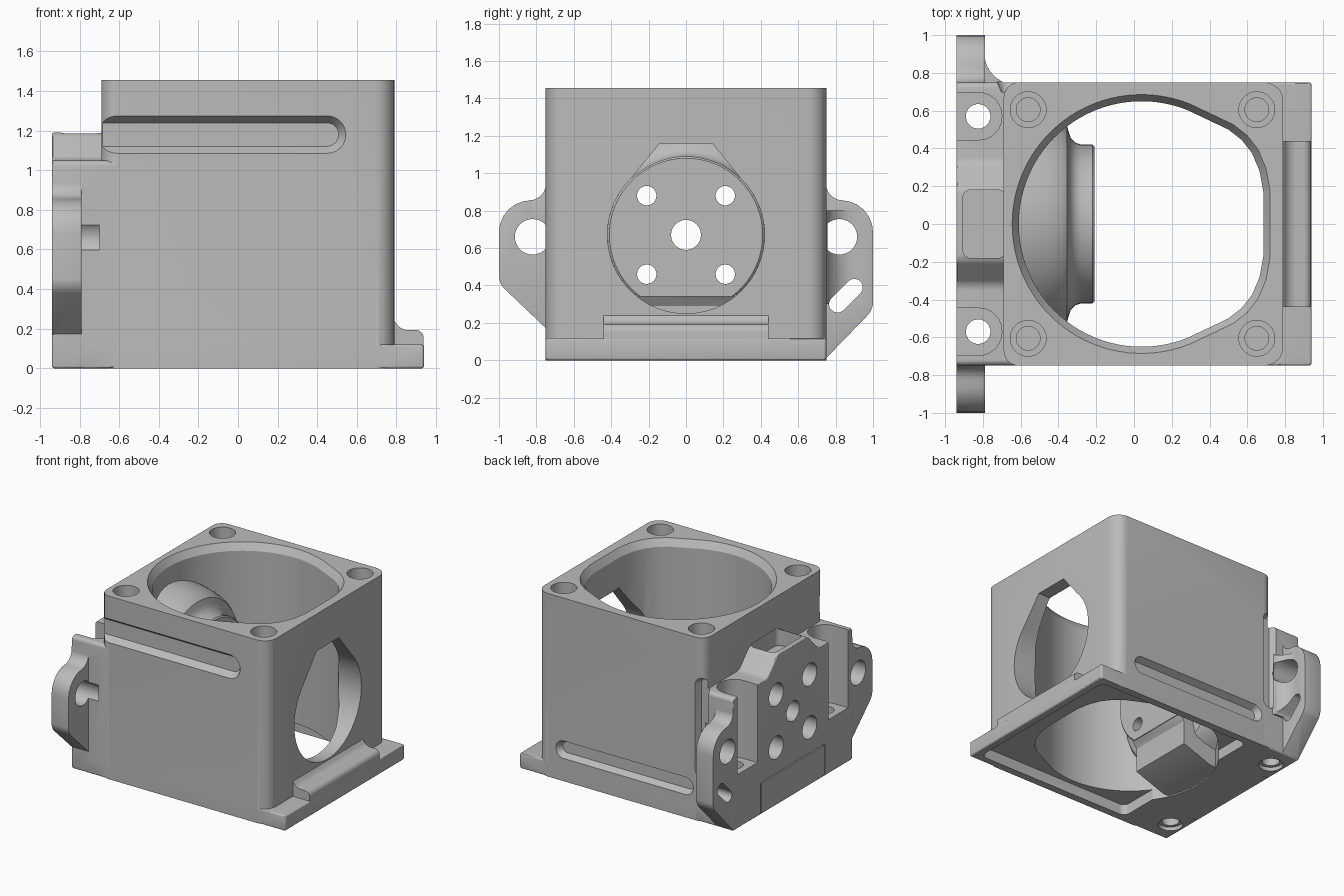
import bpy, bmesh, math
from mathutils import Vector

cube = bpy.data.objects.get("Cube")
if cube:
    bpy.data.objects.remove(cube, do_unlink=True)

gray = bpy.data.materials.new("plain gray")
gray.use_nodes = True
gray.diffuse_color = (0.5, 0.5, 0.5, 1)
gray.node_tree.nodes["Principled BSDF"].inputs["Base Color"].default_value = (0.5, 0.5, 0.5, 1)


def loft(name, rings, bevel=0):
    """Closed solid through a list of equal-length rings."""
    bm = bmesh.new()
    rows = [[bm.verts.new(p) for p in ring] for ring in rings]
    n = len(rows[0])
    for lower, upper in zip(rows, rows[1:]):
        for i in range(n):
            j = (i + 1) % n
            bm.faces.new((lower[i], lower[j], upper[j], upper[i]))
    bm.faces.new(rows[0])
    bm.faces.new(rows[-1])
    bmesh.ops.recalc_face_normals(bm, faces=bm.faces)
    mesh = bpy.data.meshes.new(name)
    bm.to_mesh(mesh)
    bm.free()
    obj = bpy.data.objects.new(name, mesh)
    bpy.context.collection.objects.link(obj)
    if bevel:
        mod = obj.modifiers.new("soft edges", 'BEVEL')
        mod.width, mod.segments = bevel, 3
        mod.limit_method, mod.angle_limit = 'ANGLE', math.radians(35)
        apply(obj, mod)
    return obj


def apply(obj, mod):
    bpy.context.view_layer.objects.active = obj
    bpy.ops.object.modifier_apply(modifier=mod.name)


def place(p, axis, t):
    a, b = p
    return Vector({'x': (t, a, b), 'y': (a, t, b), 'z': (a, b, t)}[axis])


def prism(name, pts, axis, lo, hi, end=None, bevel=0):
    """Extrude an outline; a second outline makes it taper."""
    return loft(name, [[place(p, axis, lo) for p in pts],
                       [place(p, axis, hi) for p in (end or pts)]], bevel)


def rounded(corners, steps=6):
    """Outline from (a, b, radius) corners."""
    out = []
    for i, (a, b, r) in enumerate(corners):
        p = Vector((a, b))
        if not r:
            out.append(tuple(p))
            continue
        ends = [p + (Vector(q[:2]) - p).normalized() * r
                for q in (corners[i - 1], corners[(i + 1) % len(corners)])]
        for k in range(steps + 1):
            t = k / steps
            w = [(1 - t) ** 2, 1.414 * t * (1 - t), t * t]
            out.append(tuple((ends[0] * w[0] + p * w[1] + ends[1] * w[2]) / sum(w)))
    return out


def rect(a0, a1, b0, b1, r=0):
    return rounded([(a0, b0, r), (a1, b0, r), (a1, b1, r), (a0, b1, r)])


def arc(a, b, r, start=0, stop=360, n=48):
    count = n if stop - start == 360 else n + 1
    angles = [math.radians(start + (stop - start) * i / n) for i in range(count)]
    return [(a + r * math.cos(t), b + r * math.sin(t)) for t in angles]


def capsule(p, q, r):
    d = math.degrees(math.atan2(q[1] - p[1], q[0] - p[0]))
    return arc(*q, r, d - 90, d + 90, 16) + arc(*p, r, d + 90, d + 270, 16)


def combine(target, tool, op):
    mod = target.modifiers.new(op, 'BOOLEAN')
    mod.operation, mod.solver, mod.object = op, 'EXACT', tool
    apply(target, mod)
    bpy.data.objects.remove(tool, do_unlink=True)


def add(tool):
    combine(body, tool, 'UNION')


def cut(tool):
    combine(body, tool, 'DIFFERENCE')


# Main housing, base flange and rear mount
body = prism("housing", rounded([(-.69, -.75, .08), (.79, -.75, .1), (.79, .75, .1), (-.69, .75, .08)]),
             'z', 0, 1.455)
add(prism("base_flange", rect(-.8, .94, -.75, .75, .015), 'z', 0, .12, bevel=.012))
add(prism("flange_ridge", rounded([(.7, .05, 0), (.938, .05, 0), (.938, .193, .04), (.825, .193, .03),
                                   (.789, .24, 0), (.7, .24, 0)]), 'y', -.44, .44))
add(prism("rear_mount", rounded([(-.75, 0, 0), (.75, 0, 0), (.75, 1.05, .03), (.32, 1.05, .03),
                                 (.19, 1.19, .03), (-.19, 1.19, .03), (-.32, 1.05, .03), (-.75, 1.05, .03)]),
          'x', -.94, -.6, bevel=.012))

# Side ears with a fillet on the back one
for side, knee, foot in ((-1, .41, .17), (1, .27, .01)):
    outline = [(.6, .97, 0), (.748, .97, 0), (.748, .855, .09), (1, .855, .17),
               (1, knee, .04), (.748, foot, 0), (.6, foot, 0)]
    add(prism("ear", rounded([(side * a, b, r) for a, b, r in outline]), 'x', -.939, -.79, bevel=.02))
add(prism("ear_fillet", rounded([(-.9, .7, 0), (-.9, .93, 0), (-.79, .93, 0), (-.79, .79, .1),
                                 (-.68, .749, .03), (-.66, .7, 0)]), 'z', .3, .8))

# Vertical bore, its chamfer and the shallow recess underneath
side_curve = [(.5, .5), (.57, .445), (.625, .375), (.665, .28), (.685, .17)]
bore = arc(.04, 0, .65, 68, 292, 56) + [(a, -b) for a, b in side_curve] + side_curve[::-1]
bore = bore[:57] + [(a, -b) for a, b in side_curve] + side_curve[::-1]
wide = [(.04 + (a - .04) * 1.055, b * 1.055) for a, b in bore]
cut(prism("bore", bore, 'z', -.1, 1.6))
cut(prism("bore_chamfer", bore, 'z', 1.40, 1.456, wide))
cut(prism("base_recess", rect(-.49, .88, -.69, .69, .05), 'z', -.1, .085))

# Round inner boss with its flared root and lower support
profile = [(-.66, .6), (-.56, .585), (-.46, .565), (-.38, .54), (-.355, .52), (-.345, .485),
           (-.335, .455), (-.31, .43), (-.28, .42), (-.22, .42), (-.21, .41)]
boss = loft("boss", [[place(p, 'x', x) for p in arc(0, .67, r, n=64)] for x, r in profile])
combine(boss, prism("boss_trim", rect(-.33, 0, 0, .34), 'y', -1, 1), 'DIFFERENCE')
add(boss)
add(prism("boss_support", [(-.65, .4), (-.214, .4), (-.214, .342), (-.25, .29), (-.25, .1),
                           (-.5, .01), (-.65, .01)], 'y', -.27, .27))

# Drop-shaped opening in the side wall
drop = arc(0, .67, .42, 135, 405, 54) + [(.14, 1.16), (-.14, 1.16)]
cut(prism("side_opening", drop, 'x', .4, 1.0))

# Motor bolt holes with rear counterbores, and shaft hole
for y in (-.21, .21):
    for z in (.46, .88):
        cut(prism("bolt_hole", arc(y, z, .052, n=24), 'x', -1, 0))
        cut(prism("bolt_counterbore", arc(y, z, .09, n=32), 'x', -1, -.5))
cut(prism("shaft_hole", arc(0, .67, .08, n=32), 'x', -1, 0))

# Ear holes and slot
for y in (-.82, .82):
    cut(prism("ear_hole", arc(y, .66, .095, n=32), 'x', -1, -.7))
cut(prism("ear_slot", capsule((.81, .3), (.9, .39), .045), 'x', -1, -.6))

# Open screw wells in the rear mount
for y in (-.57, .57):
    well = rounded([(-1, y - .125, 0), (-.7, y - .125, .12), (-.7, y + .125, .12), (-1, y + .125, 0)])
    cut(prism("screw_well", well, 'z', .43, 1.18))
    cut(prism("screw_hole", arc(-.825, y, .065, n=32), 'z', -.1, .6))
    cut(prism("screw_recess", arc(-.825, y, .09, n=32), 'z', -.1, .03))

# Top pocket and thin seams on the rear pad
cut(prism("top_pocket", rect(-.905, -.68, -.18, .18, .04), 'z', 1.06, 1.2))
for y in (-.4, .4):
    cut(prism("seam", rect(y - .006, y + .006, -.1, .25), 'x', -1, -.9))
cut(prism("seam", rect(-.4, .4, .244, .254), 'x', -1, -.92))

# Top screw holes
for x in (-.56, .65):
    for y in (-.605, .605):
        cut(prism("top_counterbore", arc(x, y, .095, n=32), 'z', 1.36, 1.6))
        cut(prism("top_hole", arc(x, y, .063, n=32), 'z', 1.15, 1.5))

# Cable grooves with sloping sides: front, then back
for side, p, q, r in ((-1, (-.8, 1.18), (.45, 1.18), .095), (1, (-.52, .25), (.55, .25), .07),
                      (1, (-.665, .4), (-.665, 1.08), .06)):
    cut(prism("groove", capsule(p, q, r), 'y', side * .751, side * .70, capsule(p, q, r * .62)))

# Finish
body.data.materials.clear()
body.data.materials.append(gray)
for poly in body.data.polygons:
    poly.material_index = 0
bpy.ops.object.select_all(action='DESELECT')
body.select_set(True)
bpy.context.view_layer.objects.active = body
bpy.ops.object.shade_smooth_by_angle(angle=math.radians(30))
